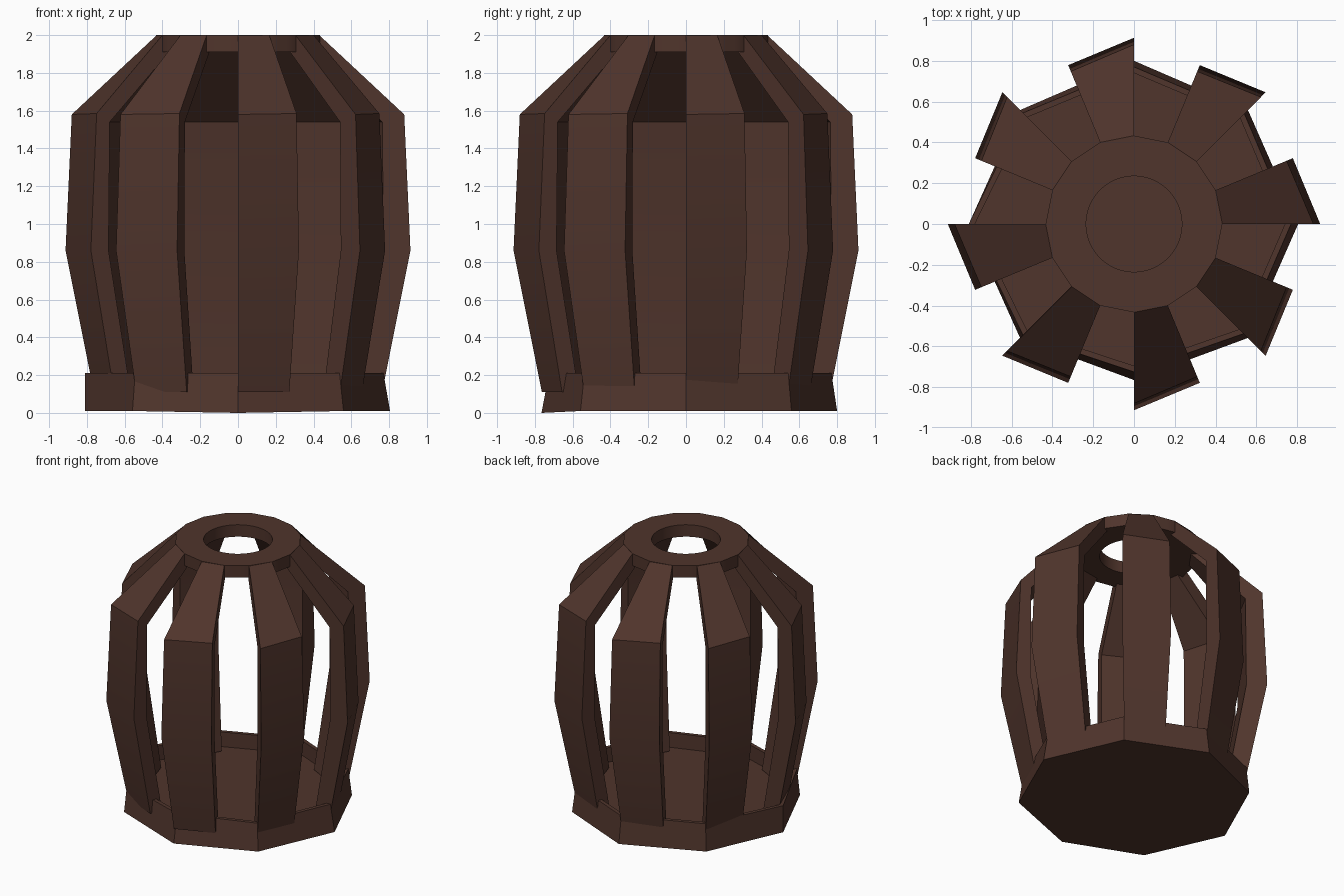
import bpy, bmesh
from math import cos, sin, pi

if "Cube" in bpy.data.objects:
    bpy.data.objects.remove(bpy.data.objects["Cube"])

mat = bpy.data.materials.new("dark_brown")
mat.diffuse_color = (0.08, 0.035, 0.025, 1)
mat.use_nodes = True
mat.node_tree.nodes["Principled BSDF"].inputs["Base Color"].default_value = mat.diffuse_color


def finish(name, bm):
    bmesh.ops.recalc_face_normals(bm, faces=bm.faces)
    me = bpy.data.meshes.new(name)
    bm.to_mesh(me)
    bm.free()
    ob = bpy.data.objects.new(name, me)
    bpy.context.collection.objects.link(ob)
    me.materials.append(mat)
    bpy.ops.object.select_all(action='DESELECT')
    ob.select_set(True)
    bpy.context.view_layer.objects.active = ob
    bpy.ops.object.shade_smooth_by_angle(angle=0.5)
    return ob


def ring(bm, n, radii, z):
    return [bm.verts.new((radii[i] * cos(2 * pi * i / n), radii[i] * sin(2 * pi * i / n), z))
            for i in range(n)]


def bridge(bm, a, b):
    n = len(a)
    for i in range(n):
        j = (i + 1) % n
        bm.faces.new((a[i], a[j], b[j], b[i]))


# Octagonal tray base with slightly uneven corners
bottom = [.805, .79, .80, .79, .81, .79, .765, .79]
top = [.77, .765, .77, .77, .81, .77, .725, .76]
bm = bmesh.new()
r0 = ring(bm, 8, bottom, 0.01)
r0[6].co.z = 0.0
r1 = ring(bm, 8, top, 0.21)
r2 = ring(bm, 8, [r - .03 for r in top], 0.21)
r3 = ring(bm, 8, [r - .03 for r in top], 0.10)
for a, b in ((r0, r1), (r1, r2), (r2, r3)):
    bridge(bm, a, b)
bm.faces.new(r0)
bm.faces.new(r3)
finish("base_tray", bm)

# Top plate: 16-sided rim with a round hole (48 segments share both outlines)
def polygon_radius(r, i):
    a = (i % 3) / 3 * pi / 8 - pi / 16
    return r * cos(pi / 16) / cos(a)

bm = bmesh.new()
outer = [polygon_radius(.433, i) for i in range(48)]
hole = [.235] * 48
loops = [ring(bm, 48, r, z) for r, z in ((outer, 2), (outer, 1.91), (hole, 1.91), (hole, 2))]
for i in range(4):
    bridge(bm, loops[i], loops[(i + 1) % 4])
finish("top_ring", bm)

# Ribs: (radius, z) profiles for the two sides of each wedge-shaped bar
lead_out = [(.43, 2), (.88, 1.58), (.913, .86), (.763, .11)]
lead_in = [(.39, 1.91), (.764, 1.54), (.77, .86), (.64, .11)]
trail_out = [(.433, 2), (.81, 1.585), (.843, .86), (.71, .11)]
trail_in = [(.395, 1.91), (.735, 1.54), (.742, .86), (.615, .11)]
for k in range(8):
    bm = bmesh.new()

    def column(profile, ang):
        return [bm.verts.new((r * cos(ang), r * sin(ang), z)) for r, z in profile]

    a = k * pi / 4
    b = a + pi / 8
    cols = [column(lead_out, a), column(trail_out, b), column(trail_in, b), column(lead_in, a)]
    for i in range(3):
        bridge(bm, [c[i] for c in cols], [c[i + 1] for c in cols])
    bm.faces.new([c[0] for c in cols])
    bm.faces.new([c[-1] for c in cols])
    finish("rib_%d" % (k + 1), bm)
